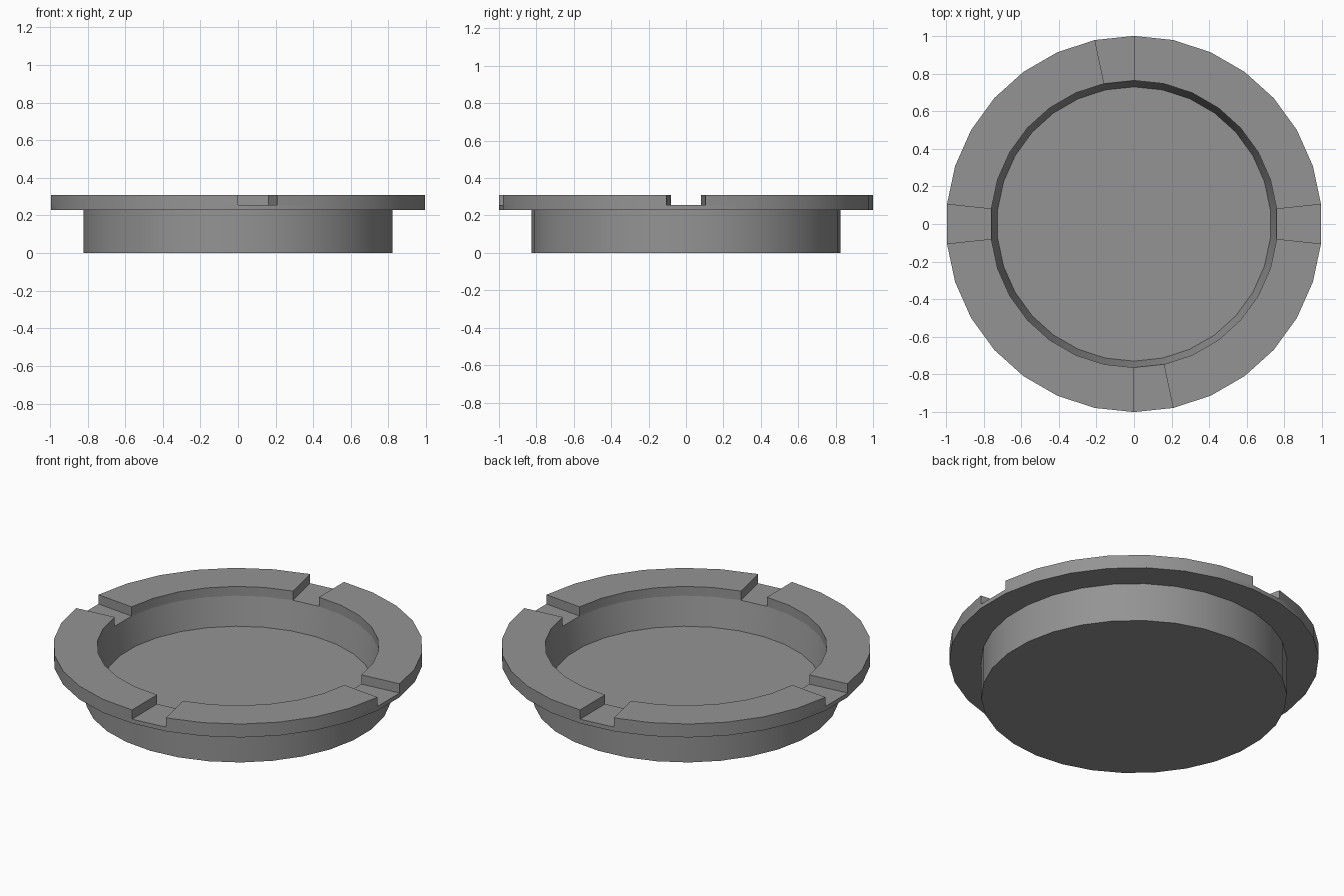
import bpy, bmesh
from math import radians, cos, sin

if "Cube" in bpy.data.objects:
    bpy.data.objects.remove(bpy.data.objects["Cube"])

SIDES = 30
NOTCHES = (0, 7, 15, 22)          # rim segments left low
RIM_RISE = 0.055

# radius, height from the base edge, over the flange, down to the dish floor
profile = [(0.827, 0), (0.827, 0.23), (1.0, 0.23), (1.0, 0.255),
           (0.763, 0.255), (0.729, 0.088)]

bm = bmesh.new()


def ring(radius, z):
    angles = [radians(90 + 360 / SIDES * k) for k in range(SIDES)]
    return [bm.verts.new((radius * cos(a), radius * sin(a), z)) for a in angles]


# Turned body
rings = [ring(r, z) for r, z in profile]
rim_faces = []
for i, (low, high) in enumerate(zip(rings, rings[1:])):
    for k in range(SIDES):
        n = (k + 1) % SIDES
        face = bm.faces.new((low[k], low[n], high[n], high[k]))
        if i == 3 and k not in NOTCHES:
            rim_faces.append(face)
bm.faces.new(rings[0][::-1])
bm.faces.new(rings[-1])

# Raised rim between the four notches
result = bmesh.ops.extrude_face_region(bm, geom=rim_faces)
for v in result["geom"]:
    if isinstance(v, bmesh.types.BMVert):
        v.co.z += RIM_RISE

bmesh.ops.recalc_face_normals(bm, faces=bm.faces[:])
mesh = bpy.data.meshes.new("notched_dish")
bm.to_mesh(mesh)
bm.free()
dish = bpy.data.objects.new("notched_dish", mesh)
bpy.context.collection.objects.link(dish)

# Dark grey finish
dark_grey = bpy.data.materials.new("dark_grey")
dark_grey.diffuse_color = (0.295, 0.295, 0.295, 1)
dark_grey.use_nodes = True
dark_grey.node_tree.nodes["Principled BSDF"].inputs["Base Color"].default_value = dark_grey.diffuse_color
mesh.materials.append(dark_grey)

bpy.context.view_layer.objects.active = dish
dish.select_set(True)
bpy.ops.object.shade_smooth_by_angle(angle=radians(30))
